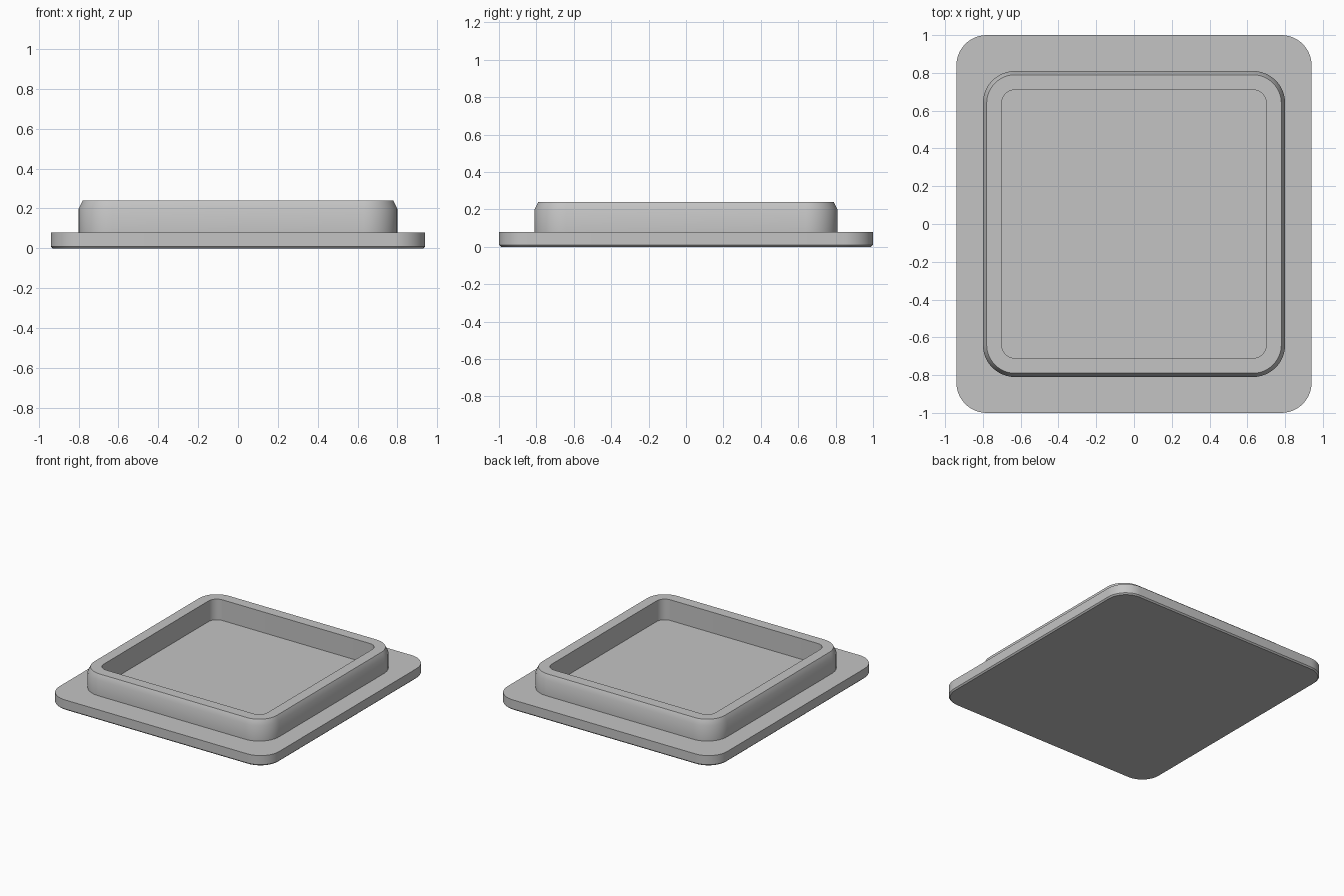
import bpy, bmesh, math

if "Cube" in bpy.data.objects:
    bpy.data.objects.remove(bpy.data.objects["Cube"])

SEG = 12  # segments per rounded corner

grey = bpy.data.materials.new("plain grey")
grey.diffuse_color = (0.55, 0.55, 0.55, 1)
grey.use_nodes = True
grey.node_tree.nodes["Principled BSDF"].inputs["Base Color"].default_value = grey.diffuse_color


def rounded_ring(bm, hx, hy, r, z):
    """Ring of vertices around a rounded rectangle at height z."""
    verts = []
    for i, (sx, sy) in enumerate([(1, 1), (-1, 1), (-1, -1), (1, -1)]):
        for k in range(SEG + 1):
            a = (i + k / SEG) * math.pi / 2
            verts.append(bm.verts.new((sx * (hx - r) + r * math.cos(a),
                                       sy * (hy - r) + r * math.sin(a), z)))
    return verts


def loft(name, sections):
    """Skin rounded rectangles in order and cap both ends."""
    bm = bmesh.new()
    rings = [rounded_ring(bm, *s) for s in sections]
    n = len(rings[0])
    for a, b in zip(rings, rings[1:]):
        for i in range(n):
            j = (i + 1) % n
            bm.faces.new((a[i], a[j], b[j], b[i]))
    bm.faces.new(rings[0][::-1])
    bm.faces.new(rings[-1])
    bmesh.ops.recalc_face_normals(bm, faces=bm.faces)
    mesh = bpy.data.meshes.new(name)
    bm.to_mesh(mesh)
    bm.free()
    mesh.materials.append(grey)
    obj = bpy.data.objects.new(name, mesh)
    bpy.context.collection.objects.link(obj)
    bpy.ops.object.select_all(action='DESELECT')
    obj.select_set(True)
    bpy.context.view_layer.objects.active = obj
    bpy.ops.object.shade_smooth_by_angle(angle=math.radians(30))
    return obj


# Flanged lid: half width, half depth, corner radius, height
loft("flanged_lid", [
    (0.93, 0.99, 0.15, 0.0),     # underside
    (0.94, 1.00, 0.16, 0.01),    # bottom chamfer
    (0.94, 1.00, 0.16, 0.08),    # flange edge
    (0.80, 0.81, 0.17, 0.08),    # flange top
    (0.80, 0.81, 0.17, 0.20),    # outer wall
    (0.78, 0.79, 0.15, 0.24),    # tapered lip
    (0.70, 0.71, 0.07, 0.24),    # rim top
    (0.70, 0.71, 0.07, 0.08),    # inner wall down to the floor
])
